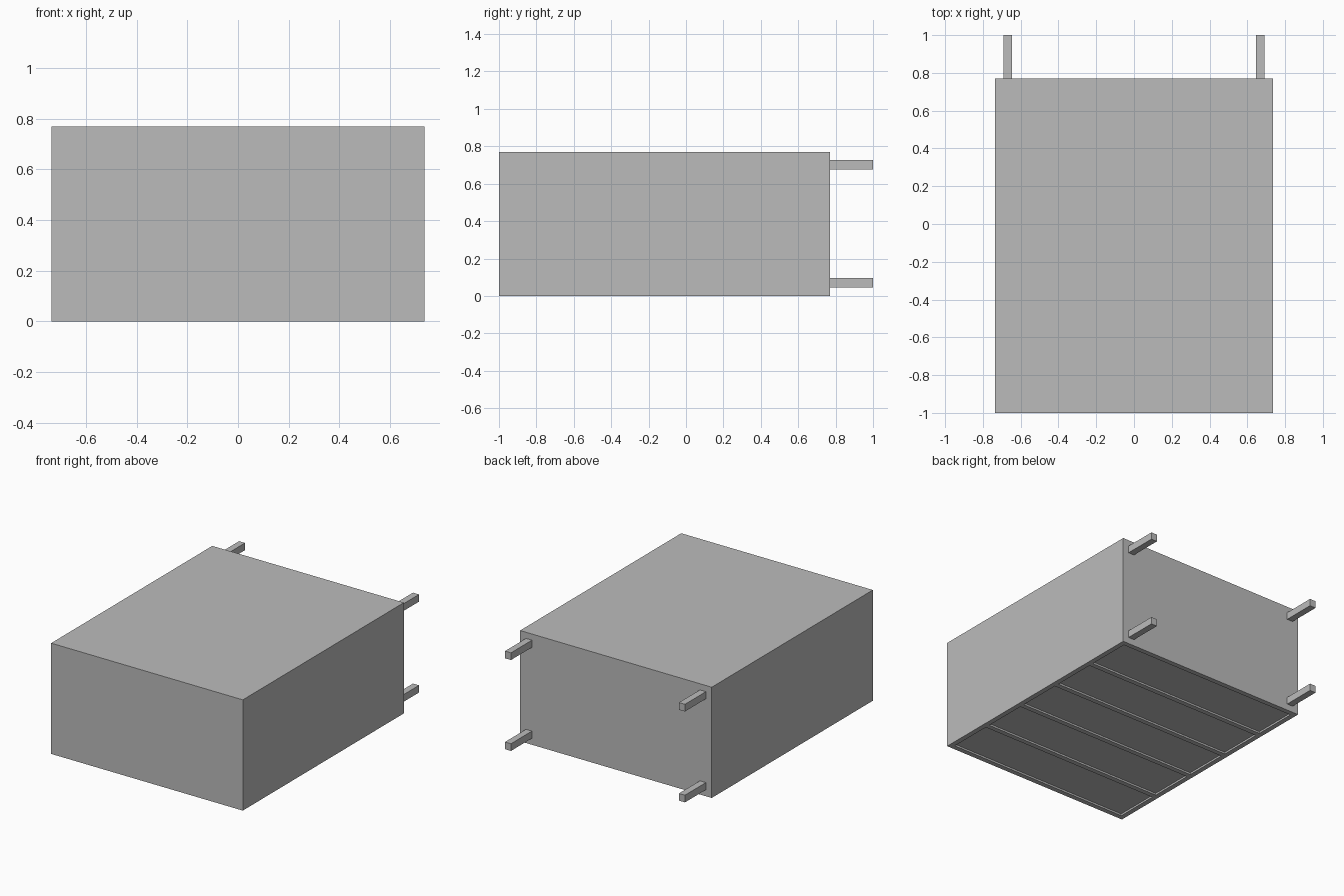
import bpy, bmesh
from mathutils import Matrix, Vector

if "Cube" in bpy.data.objects:
    bpy.data.objects.remove(bpy.data.objects["Cube"])

# Mid-grey finish, darker than the default
grey = bpy.data.materials.new("mid_grey")
grey.diffuse_color = (0.5, 0.5, 0.5, 1)
grey.use_nodes = True
grey.node_tree.nodes["Principled BSDF"].inputs["Base Color"].default_value = grey.diffuse_color


def boxes(name, bounds):
    """One object made of axis-aligned boxes given as (min corner, max corner)."""
    bm = bmesh.new()
    for lo, hi in bounds:
        lo, hi = Vector(lo), Vector(hi)
        m = Matrix.Translation((lo + hi) / 2) @ Matrix.Diagonal((*(hi - lo), 1))
        bmesh.ops.create_cube(bm, size=1, matrix=m)
    mesh = bpy.data.meshes.new(name)
    bm.to_mesh(mesh)
    bm.free()
    mesh.materials.append(grey)
    ob = bpy.data.objects.new(name, mesh)
    bpy.context.collection.objects.link(ob)
    return ob


W, Y0, Y1, H = 0.737, -1.0, 0.77, 0.77   # half width, length range, height
RAIL, DEPTH, COUNT = 0.035, 0.013, 5     # frame width, drawer recess, drawers

# Cabinet lying on its face: drawer fronts are recessed in the underside
body = boxes("cabinet_body", [((-W, Y0, 0), (W, Y1, H))])
drawer = (Y1 - Y0 - (COUNT + 1) * RAIL) / COUNT
recesses = []
for i in range(COUNT):
    y = Y0 + RAIL + i * (drawer + RAIL)
    recesses.append(((-W + RAIL, y, -0.1), (W - RAIL, y + drawer, DEPTH)))
cutter = boxes("drawer_recess_cutter", recesses)
cutter.hide_render = True
cutter.hide_set(True)
cut = body.modifiers.new("drawer_recesses", 'BOOLEAN')
cut.operation = 'DIFFERENCE'
cut.solver = 'EXACT'
cut.object = cutter

# Four square legs pointing backwards
for side, x in (("left", -0.692), ("right", 0.646)):
    for level, z in (("lower", 0.045), ("upper", 0.677)):
        boxes(f"{level}_{side}_leg",
              [((x, Y1 - 0.005, z), (x + 0.046, 1.0, z + 0.05))])
